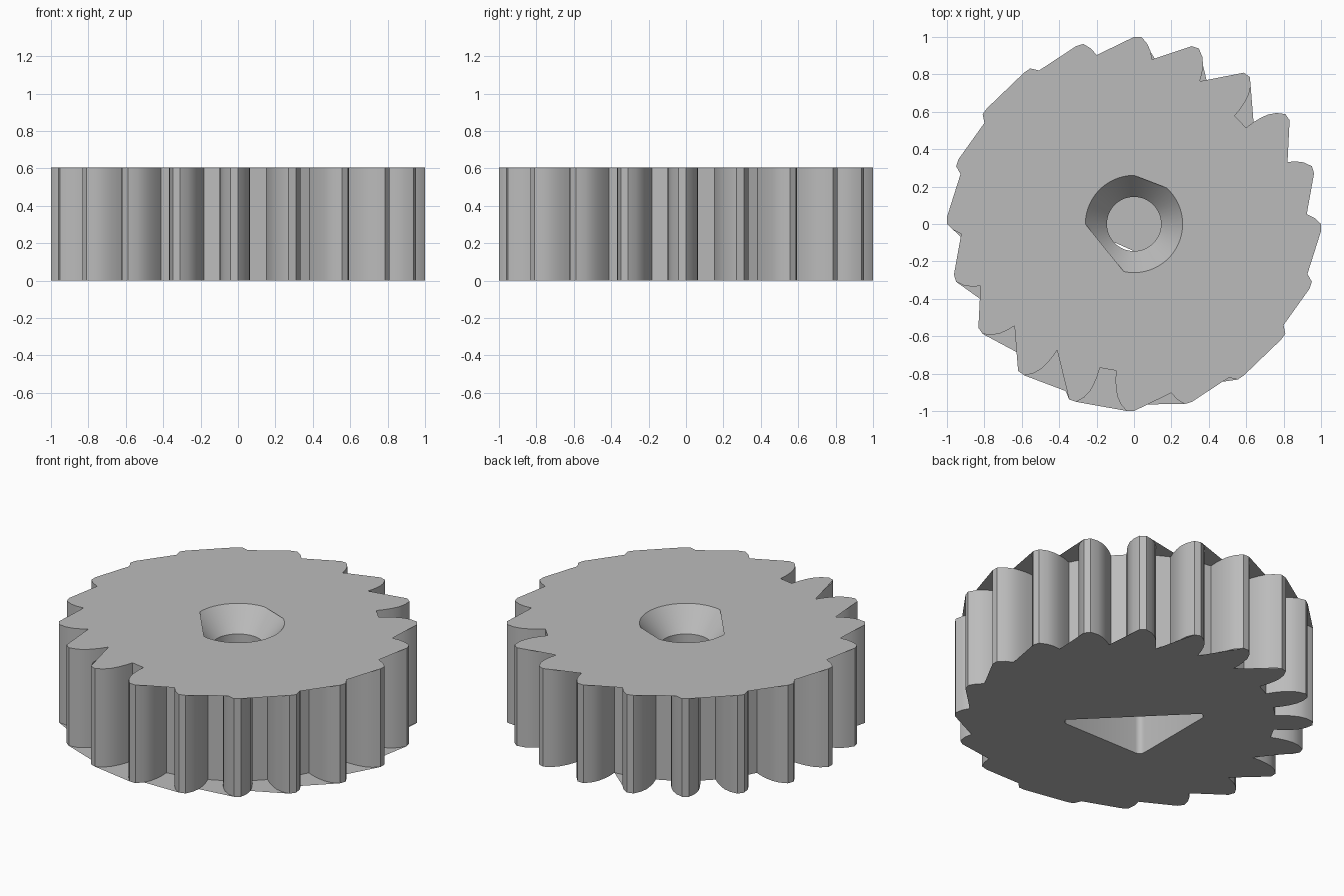
import bpy, bmesh
from math import cos, sin, radians

cube = bpy.data.objects.get("Cube")
if cube:
    bpy.data.objects.remove(cube, do_unlink=True)

HEIGHT, POCKET_TOP, CONE_END = 0.605, 0.3, 0.47
TEETH, PITCH = 20, 18
# Half a tooth: radius and half angle in degrees, tip to root
FLANK = [(1, 1.15), (.965, 3.1), (.925, 4.4), (.885, 5.1), (.84, 5.6), (.79, 5.8)]

grey = bpy.data.materials.new("plain_grey")
grey.use_nodes = True
grey.diffuse_color = (0.5, 0.5, 0.5, 1)
grey.node_tree.nodes["Principled BSDF"].inputs["Base Color"].default_value = (0.5, 0.5, 0.5, 1)


def polar(r, deg):
    return (r * cos(radians(deg)), r * sin(radians(deg)))


def circle(r, count=60):
    return [polar(r, 360 * i / count) for i in range(count)]


def rounded_square(half, r):
    pts = []
    for quarter in range(4):
        cx, cy = polar((half - r) * 2 ** 0.5, 45 + 90 * quarter)
        for step in range(5):
            dx, dy = polar(r, 90 * quarter + 22.5 * step)
            pts.append((cx + dx, cy + dy))
    return pts


def tooth_gap(i):
    """Path from one tooth tip, down to the root and up to the next tip."""
    first = i * PITCH - 1.15
    down = [polar(r, first + a) for r, a in FLANK]
    up = [polar(r, first + PITCH - a) for r, a in reversed(FLANK)]
    return down + up


def outline(webs=None):
    """Gear outline; a web (a, b) bridges a gap straight from point a to b."""
    pts = []
    for i in range(TEETH):
        a, b = (webs[i] if webs and webs[i] else (0, 0))
        pts += [p for k, p in enumerate(tooth_gap(i)) if not a < k < b]
    return pts


def finish(name, bm):
    mesh = bpy.data.meshes.new(name)
    bm.to_mesh(mesh)
    bm.free()
    mesh.materials.append(grey)
    obj = bpy.data.objects.new(name, mesh)
    bpy.context.collection.objects.link(obj)
    bpy.ops.object.select_all(action='DESELECT')
    obj.select_set(True)
    bpy.context.view_layer.objects.active = obj
    bpy.ops.object.shade_smooth_by_angle(angle=radians(30))
    return obj


def wall(name, lower, z0, upper, z1, inward=False):
    bm = bmesh.new()
    lo = [bm.verts.new((x, y, z0)) for x, y in lower]
    hi = [bm.verts.new((x, y, z1)) for x, y in upper]
    for i in range(len(lo)):
        j = (i + 1) % len(lo)
        quad = [lo[i], lo[j], hi[j], hi[i]]
        bm.faces.new(quad[::-1] if inward else quad)
    return finish(name, bm)


def plate(name, outer, hole, z, up):
    bm = bmesh.new()
    edges = []
    for loop in (outer, hole):
        vs = [bm.verts.new((x, y, z)) for x, y in loop]
        edges += [bm.edges.new((vs[i - 1], vs[i])) for i in range(len(vs))]
    bmesh.ops.triangle_fill(bm, edges=edges, use_beauty=True, normal=(0, 0, 1))
    bm.normal_update()
    wrong = [f for f in bm.faces if (f.normal.z > 0) != up]
    bmesh.ops.reverse_faces(bm, faces=wrong)
    return finish(name, bm)


# Straight webs that bridge the tooth gaps on each end face
TOP_WEBS = [(2, 11), (3, 11), None, (0, 7), (0, 8), (0, 9), (0, 10), (0, 11), (1, 11), (1, 11),
            (2, 11), (3, 11), (4, 11), (5, 11), None, (0, 9), (0, 10), (0, 11), (1, 11), (1, 11)]
BOTTOM_WEBS = [(2, 11), (3, 11), (4, 11), (5, 11), (5, 11), (5, 11), None, None, None, (0, 6),
               (0, 7), (0, 8), (0, 9), (0, 10), (0, 11), (1, 11), (2, 11), (2, 11), (2, 11), (2, 11)]

# Toothed rim
wall("toothed_rim", outline(), 0, outline(), HEIGHT)

# Top face, its countersink opening clipped by two straight chords
opening = [p for i, p in enumerate(circle(.26)) if not (30 < i < 43 or 8 < i < 15)]
plate("top_face", outline(TOP_WEBS), opening, HEIGHT, True)

# Countersink and bore
wall("countersink", circle(.145), CONE_END, circle(.26), HEIGHT, True)
wall("bore", circle(.145), POCKET_TOP, circle(.145), CONE_END, True)

# Square pocket underneath, half closed along its diagonal
square = rounded_square(.285, .035)
plate("bottom_face", outline(BOTTOM_WEBS), [p for p in square if p[0] + p[1] < .04], 0, False)
wall("pocket_wall", square, 0, square, POCKET_TOP, True)
slot = [p for i, p in enumerate(circle(.145)) if 37 <= i <= 45]
plate("pocket_ceiling", square, slot, POCKET_TOP, False)
